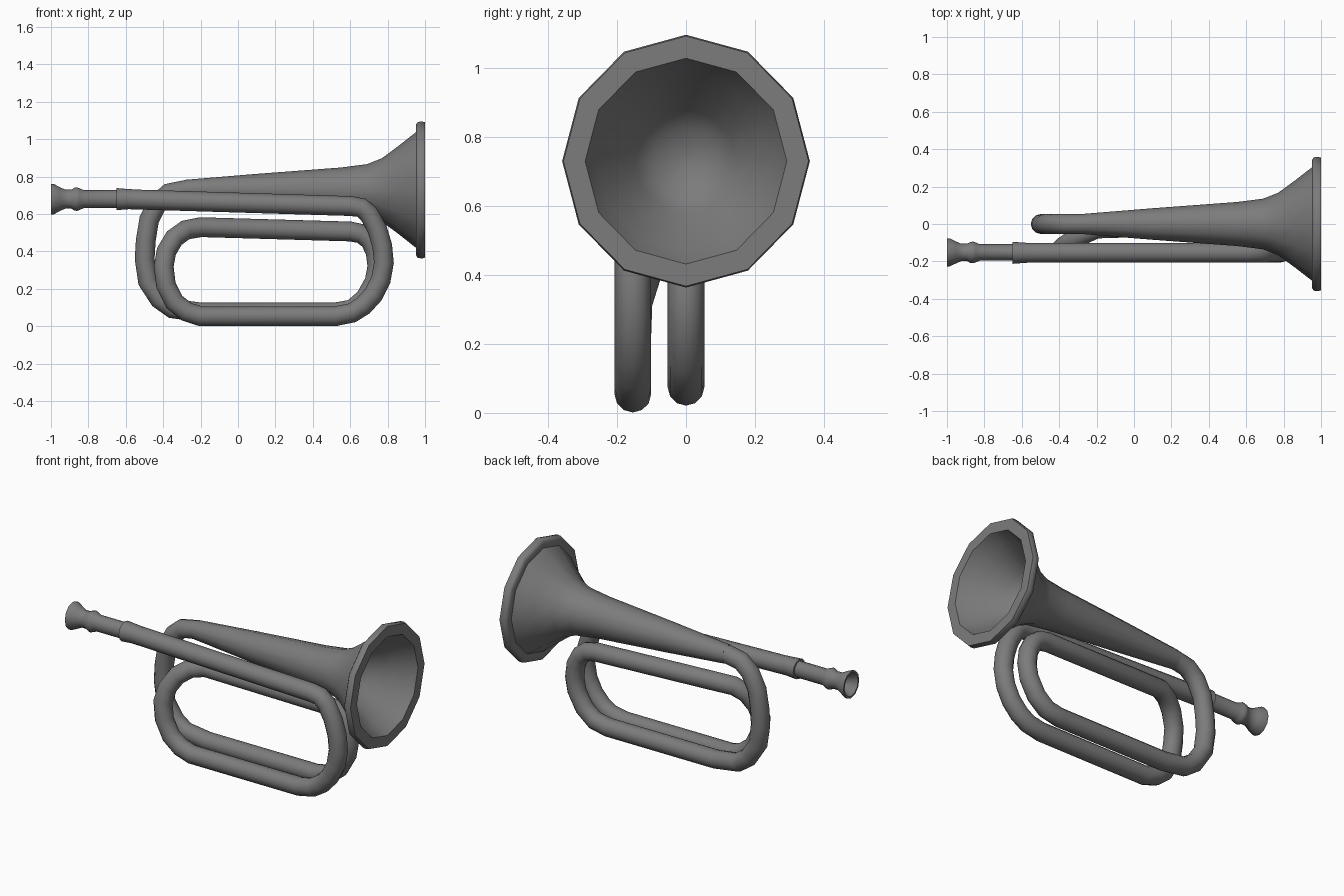
import bpy, bmesh
from mathutils import Vector
from math import cos, sin, pi

if "Cube" in bpy.data.objects:
    bpy.data.objects.remove(bpy.data.objects["Cube"])

SIDES = 12
X_AXIS = Vector((1, 0, 0))
Y_AXIS = Vector((0, 1, 0))

# Dark grey metal
metal = bpy.data.materials.new("dark_grey_metal")
metal.diffuse_color = (0.2, 0.2, 0.2, 1)
metal.use_nodes = True
metal.node_tree.nodes["Principled BSDF"].inputs["Base Color"].default_value = metal.diffuse_color


def sweep(name, pts, axis=None, width=1.0):
    """Skin rings of (x, y, z, radius); a fixed axis gives a turned part."""
    bm = bmesh.new()
    centres = [Vector(p[:3]) for p in pts]
    rings = []
    for i, c in enumerate(centres):
        t = axis
        if t is None:
            t = Vector()
            if i > 0:
                t += (c - centres[i - 1]).normalized()
            if i < len(pts) - 1:
                t += (centres[i + 1] - c).normalized()
            t = t.normalized()
        b = (Y_AXIS - t * Y_AXIS.dot(t)).normalized()
        n = t.cross(b)
        rings.append([bm.verts.new(c + pts[i][3] * (n * cos(2 * pi * k / SIDES) + width * b * sin(2 * pi * k / SIDES)))
                      for k in range(SIDES)])
    for r0, r1 in zip(rings, rings[1:]):
        for k in range(SIDES):
            j = (k + 1) % SIDES
            bm.faces.new((r0[k], r0[j], r1[j], r1[k]))
    bm.faces.new(rings[0])
    bm.faces.new(rings[-1])
    bmesh.ops.recalc_face_normals(bm, faces=bm.faces[:])
    mesh = bpy.data.meshes.new(name)
    bm.to_mesh(mesh)
    bm.free()
    mesh.materials.append(metal)
    obj = bpy.data.objects.new(name, mesh)
    bpy.context.collection.objects.link(obj)
    bpy.ops.object.select_all(action='DESELECT')
    obj.select_set(True)
    bpy.context.view_layer.objects.active = obj
    bpy.ops.object.shade_smooth_by_angle(angle=0.95)
    return obj


def turned(name, profile, y, z, width=1.0):
    return sweep(name, [(x, y, z, r) for x, r in profile], X_AXIS, width)


# Bell: long cone, flare, thick rim and hollow mouth with a rounded floor
turned("bell", [(-0.28, 0.0545), (0.1, 0.086), (0.55, 0.12), (0.69, 0.138), (0.77, 0.17),
                (0.86, 0.237), (0.955, 0.312), (0.952, 0.35), (0.962, 0.364), (0.985, 0.366),
                (1.0, 0.362), (1.0, 0.298), (0.93, 0.262), (0.85, 0.2), (0.77, 0.15), (0.72, 0.1), (0.7, 0.02)],
       0, 0.729, 0.98)

# Tubing: two loops from the bell tail to the lead pipe
R, F = 0.053, -0.154
left_outer = [(-0.2, 0.729), (-0.28, 0.729), (-0.37, 0.712), (-0.43, 0.66), (-0.475, 0.57), (-0.493, 0.46),
              (-0.499, 0.36), (-0.482, 0.24), (-0.42, 0.145), (-0.35, 0.095), (-0.2, 0.074)]
right_back = [(0.52, 0.074), (0.61, 0.092), (0.68, 0.15), (0.73, 0.24), (0.745, 0.32),
              (0.735, 0.4), (0.705, 0.46), (0.66, 0.495), (0.6, 0.507)]
left_inner = [(-0.2, -0.025, 0.53), (-0.28, -0.06, 0.515), (-0.34, -0.095, 0.472), (-0.383, -0.125, 0.4),
              (-0.397, -0.15, 0.32), (-0.385, F, 0.22), (-0.34, F, 0.13), (-0.275, F, 0.078), (-0.2, F, 0.054)]
right_front = [(0.52, 0.054), (0.61, 0.072), (0.67, 0.11), (0.725, 0.17), (0.764, 0.25), (0.78, 0.34),
               (0.771, 0.43), (0.744, 0.52), (0.7, 0.6), (0.66, 0.634), (0.6, 0.643), (-0.61, 0.68)]
path = [(x, 0, z, R) for x, z in left_outer + right_back]
path += [(x, y, z, R) for x, y, z in left_inner]
path += [(x, F, z, R) for x, z in right_front]
sweep("tubing", path)

# Sleeve joining lead pipe and mouthpiece
turned("lead_pipe_sleeve", [(-0.65, 0.04), (-0.65, 0.059), (-0.6, 0.055), (-0.54, 0.051)], F, 0.68)

# Mouthpiece: shank, ring and hollow cup
turned("mouthpiece", [(-0.62, 0.048), (-0.825, 0.048), (-0.845, 0.057), (-0.86, 0.063), (-0.875, 0.061),
                      (-0.89, 0.051), (-0.925, 0.051), (-0.95, 0.063), (-0.985, 0.081), (-1.0, 0.082),
                      (-1.0, 0.07), (-0.96, 0.05), (-0.93, 0.03)], F + 0.002, 0.68, 0.92)
